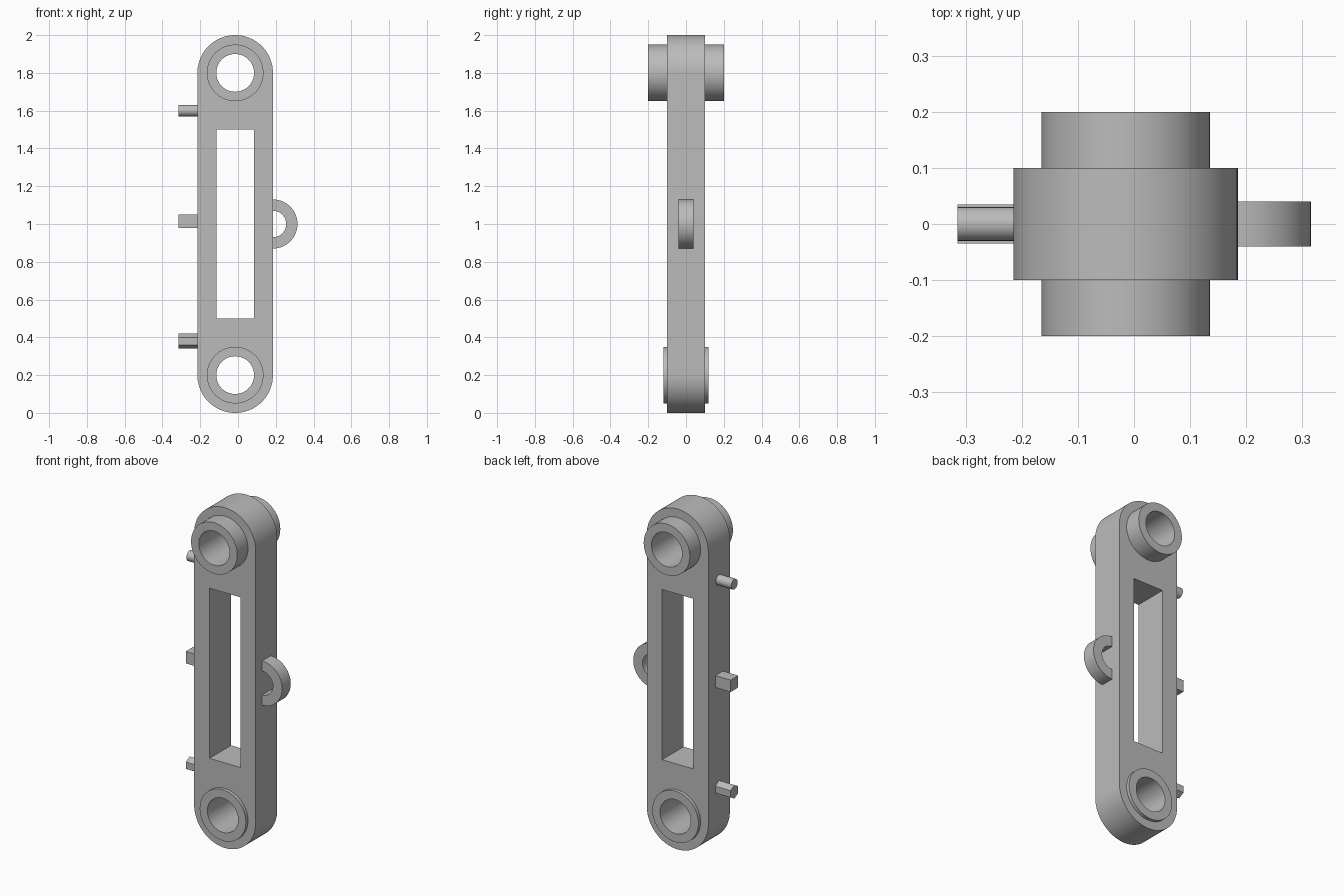
import bpy, bmesh
from math import sin, cos, pi
from mathutils import Vector

if "Cube" in bpy.data.objects:
    bpy.data.objects.remove(bpy.data.objects["Cube"], do_unlink=True)

grey = bpy.data.materials.new("plain grey")
grey.use_nodes = True
grey.diffuse_color = (0.5, 0.5, 0.5, 1)
grey.node_tree.nodes["Principled BSDF"].inputs["Base Color"].default_value = grey.diffuse_color

CX = -0.015            # centre line of the link
LOW, HIGH = 0.2, 1.8   # heights of the two bores
HALF = 0.1             # half thickness of the link
BORE, BOSS, END = 0.1, 0.15, 0.2
LEFT, RIGHT = CX + END, CX - END


def arc(cu, cz, r, start=0, sweep=2 * pi, n=64):
    """Points on an arc; a full circle leaves out the repeated end point."""
    count = n if sweep >= 2 * pi else n + 1
    return [(cu + r * cos(start + sweep * i / n), cz + r * sin(start + sweep * i / n))
            for i in range(count)]


def rect(cu, cz, w, h):
    return [(cu + a * w / 2, cz + b * h / 2) for a, b in ((-1, -1), (1, -1), (1, 1), (-1, 1))]


def extrude(name, loops, start, end, axis="Y"):
    """Fill an outline (with optional holes) and extrude it along an axis."""
    bm = bmesh.new()
    for loop in loops:
        vs = [bm.verts.new((u, start, z) if axis == "Y" else (start, u, z)) for u, z in loop]
        for i, v in enumerate(vs):
            bm.edges.new((vs[i - 1], v))
    bmesh.ops.triangle_fill(bm, use_beauty=True, edges=bm.edges[:])
    new = bmesh.ops.extrude_face_region(bm, geom=bm.faces[:])["geom"]
    shift = Vector((0, end - start, 0)) if axis == "Y" else Vector((end - start, 0, 0))
    bmesh.ops.translate(bm, vec=shift, verts=[g for g in new if isinstance(g, bmesh.types.BMVert)])
    bmesh.ops.recalc_face_normals(bm, faces=bm.faces[:])
    mesh = bpy.data.meshes.new(name)
    bm.to_mesh(mesh)
    bm.free()
    mesh.materials.append(grey)
    obj = bpy.data.objects.new(name, mesh)
    bpy.context.collection.objects.link(obj)
    bpy.ops.object.select_all(action="DESELECT")
    obj.select_set(True)
    bpy.context.view_layer.objects.active = obj
    bpy.ops.object.shade_smooth_by_angle(angle=pi / 6)
    return obj


# Link body: rounded bar with a window and two bores
outline = arc(CX, HIGH, END, 0, pi, 48) + arc(CX, LOW, END, pi, pi, 48)
window = rect(CX, 1, 0.2, 1)
extrude("link_body", [outline, window, arc(CX, LOW, BORE), arc(CX, HIGH, BORE)], -HALF, HALF)

# Raised bosses around the bores, on both faces
for label, z, reach in (("upper", HIGH, 0.2), ("lower", LOW, 0.12)):
    for side, s in (("front", -1), ("back", 1)):
        extrude(f"{label}_{side}_boss", [arc(CX, z, BOSS), arc(CX, z, BORE)], s * HALF, s * reach)

# Half-ring lug on the left edge
lug = arc(LEFT, 1, 0.13, -pi / 2, pi, 32) + arc(LEFT, 1, 0.07, pi / 2, -pi, 32)
extrude("half_ring_lug", [lug], -0.04, 0.04)

# Round, square and hexagonal pegs on the right edge
pegs = {
    "round_peg": arc(0, 1.6, 0.03, n=32),
    "square_peg": rect(0, 1.015, 0.07, 0.07),
    "hexagonal_peg": arc(0, 0.38, 0.04, pi / 2, n=6),
}
for name, section in pegs.items():
    extrude(name, [section], RIGHT, RIGHT - 0.1, "X")
